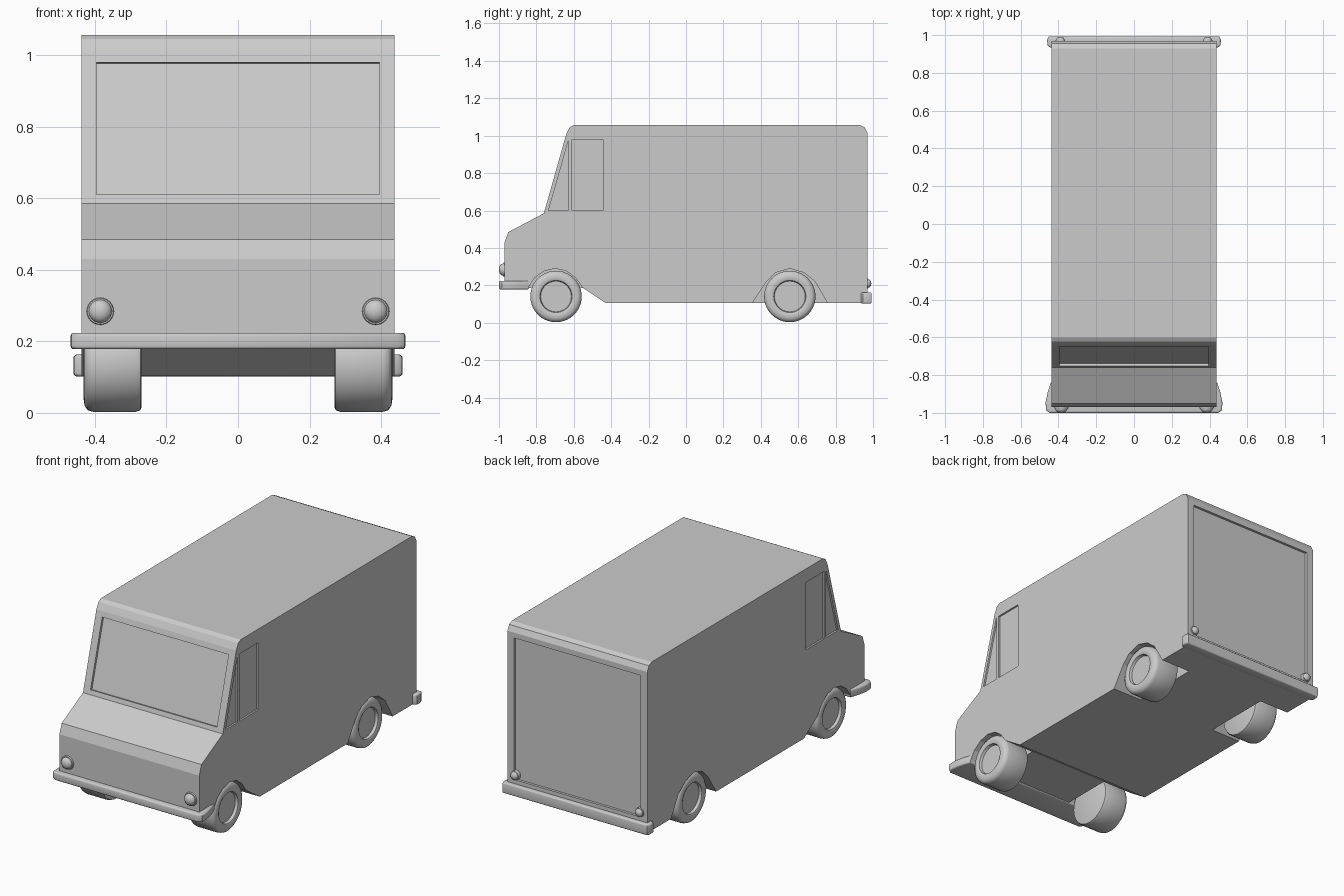
import bpy, bmesh, math
from mathutils import Vector, Matrix

if "Cube" in bpy.data.objects:
    bpy.data.objects.remove(bpy.data.objects["Cube"])


def finish(bm, name, smooth=False):
    bmesh.ops.recalc_face_normals(bm, faces=bm.faces)
    mesh = bpy.data.meshes.new(name)
    bm.to_mesh(mesh)
    bm.free()
    ob = bpy.data.objects.new(name, mesh)
    bpy.context.collection.objects.link(ob)
    bpy.ops.object.select_all(action='DESELECT')
    bpy.context.view_layer.objects.active = ob
    ob.select_set(True)
    if smooth:
        bpy.ops.object.shade_smooth_by_angle(angle=math.radians(40))
    return ob


def prism(name, pts, axis, lo, hi, bevel=0):
    """Extrude a (y, z) profile along x, or an (x, y) plan along z."""
    bm = bmesh.new()
    put = (lambda a, b: (lo, a, b)) if axis == 'x' else (lambda a, b: (a, b, lo))
    face = bm.faces.new([bm.verts.new(put(*p)) for p in pts])
    step = Vector((hi - lo, 0, 0) if axis == 'x' else (0, 0, hi - lo))
    out = bmesh.ops.extrude_face_region(bm, geom=[face])
    bmesh.ops.translate(bm, vec=step, verts=[g for g in out['geom'] if isinstance(g, bmesh.types.BMVert)])
    if bevel:
        caps = [e for e in bm.edges if abs((e.verts[0].co - e.verts[1].co).dot(step)) < 1e-7]
        bmesh.ops.bevel(bm, geom=caps, offset=bevel, segments=3, profile=0.5, affect='EDGES')
    return finish(bm, name, bool(bevel))


def lathe(name, profile, centre, direction, steps=32):
    """Spin (radius, height) points about an axis through centre."""
    bm = bmesh.new()
    vs = [bm.verts.new((r, 0, h)) for r, h in profile]
    es = [bm.edges.new(p) for p in zip(vs, vs[1:])]
    bmesh.ops.spin(bm, geom=vs + es, cent=(0, 0, 0), axis=(0, 0, 1),
                   angle=2 * math.pi, steps=steps, use_duplicate=False)
    bmesh.ops.remove_doubles(bm, verts=bm.verts, dist=1e-5)
    rot = Vector((0, 0, 1)).rotation_difference(Vector(direction)).to_matrix().to_4x4()
    bm.transform(Matrix.Translation(centre) @ rot)
    return finish(bm, name, True)


def carve(target, cutter):
    cutter.hide_render = True
    mod = target.modifiers.new("cut", 'BOOLEAN')
    mod.object, mod.operation, mod.solver = cutter, 'DIFFERENCE', 'EXACT'
    bpy.context.view_layer.objects.active = target
    bpy.ops.object.modifier_apply(modifier=mod.name)
    bpy.data.objects.remove(cutter, do_unlink=True)


# Van body
W = 0.437
body = prism("van_body", [
    (-0.97, 0.185), (-0.97, 0.43), (-0.95, 0.485), (-0.76, 0.585),
    (-0.64, 1.01), (-0.622, 1.045), (-0.60, 1.057), (0.93, 1.057),
    (0.955, 1.045), (0.97, 1.015), (0.97, 0.105), (-0.43, 0.105),
    (-0.55, 0.185)], 'x', -W, W)

# Windscreen recess, parallel to the sloped front
slope = Vector((0.12, 0.425)).normalized()
inward = Vector((slope.y, -slope.x))
low, high = Vector((-0.753, 0.61)), Vector((-0.6485, 0.98))
carve(body, prism("windscreen_cutter", [
    low + inward * 0.014, high + inward * 0.014,
    high - inward * 0.04, low - inward * 0.04], 'x', -0.395, 0.395))

# Rear door recess
carve(body, prism("rear_door_cutter", [
    (0.956, 0.185), (1.05, 0.185), (1.05, 0.985), (0.956, 0.985)], 'x', -0.395, 0.395))

# Side windows and wheel wells
front_well = [(-0.86, 0.10), (-0.845, 0.185), (-0.81, 0.24), (-0.76, 0.275), (-0.70, 0.29),
              (-0.64, 0.277), (-0.59, 0.24), (-0.55, 0.185), (-0.54, 0.10)]
rear_well = [(0.345, 0.09), (0.43, 0.22), (0.48, 0.268), (0.555, 0.29),
             (0.63, 0.268), (0.69, 0.22), (0.765, 0.09)]
door_window = [(-0.61, 0.60), (-0.445, 0.60), (-0.445, 0.98), (-0.61, 0.98)]
quarter_window = [(-0.735, 0.60), (-0.627, 0.60), (-0.627, 0.98)]
for s in (-1, 1):
    for pts, depth in ((front_well, 0.25), (rear_well, 0.25),
                       (door_window, W - 0.01), (quarter_window, W - 0.01)):
        carve(body, prism("side_cutter", pts, 'x', s * depth, s * 0.6))

# Bumpers wrapping round the corners
front_half = [(0.44, -0.84), (0.457, -0.89), (0.468, -0.945), (0.466, -0.985), (0.447, -1.0)]
rear_half = [(0.445, 0.935), (0.458, 0.945), (0.46, 0.975), (0.452, 0.993)]
for name, half, z0, z1 in (("front_bumper", front_half, 0.178, 0.224),
                           ("rear_bumper", rear_half, 0.102, 0.163)):
    prism(name, half + [(-x, y) for x, y in reversed(half)], 'z', z0, z1, 0.009)

# Wheels with recessed hubs
tyre = [(0, 0.142), (0.082, 0.142), (0.086, 0.157), (0.098, 0.162), (0.120, 0.159),
        (0.133, 0.150), (0.1375, 0.135), (0.1375, 0.015), (0.133, 0.003), (0.125, 0), (0, 0)]
for s, side in ((-1, "left"), (1, "right")):
    for end, y in (("front", -0.695), ("rear", 0.555)):
        lathe(f"{end}_{side}_wheel", tyre, (s * 0.27, y, 0.1405), (s, 0, 0), 40)

    # Domed lamps in shallow rims
    for name, r, pos, d in (("headlamp", 0.038, (s * 0.385, -0.968, 0.284), -1),
                            ("tail_lamp", 0.026, (s * 0.39, 0.965, 0.21), 1)):
        dome = [(0.85 * r * math.cos(a), 0.01 + 0.6 * r * math.sin(a))
                for a in [i * math.pi / 12 for i in range(7)]]
        dome[-1] = (0, dome[-1][1])
        rim = [(r, -0.012), (r, 0.005), (0.95 * r, 0.010)]
        lathe(f"{side}_{name}", rim + dome, pos, (0, d, 0), 24)
